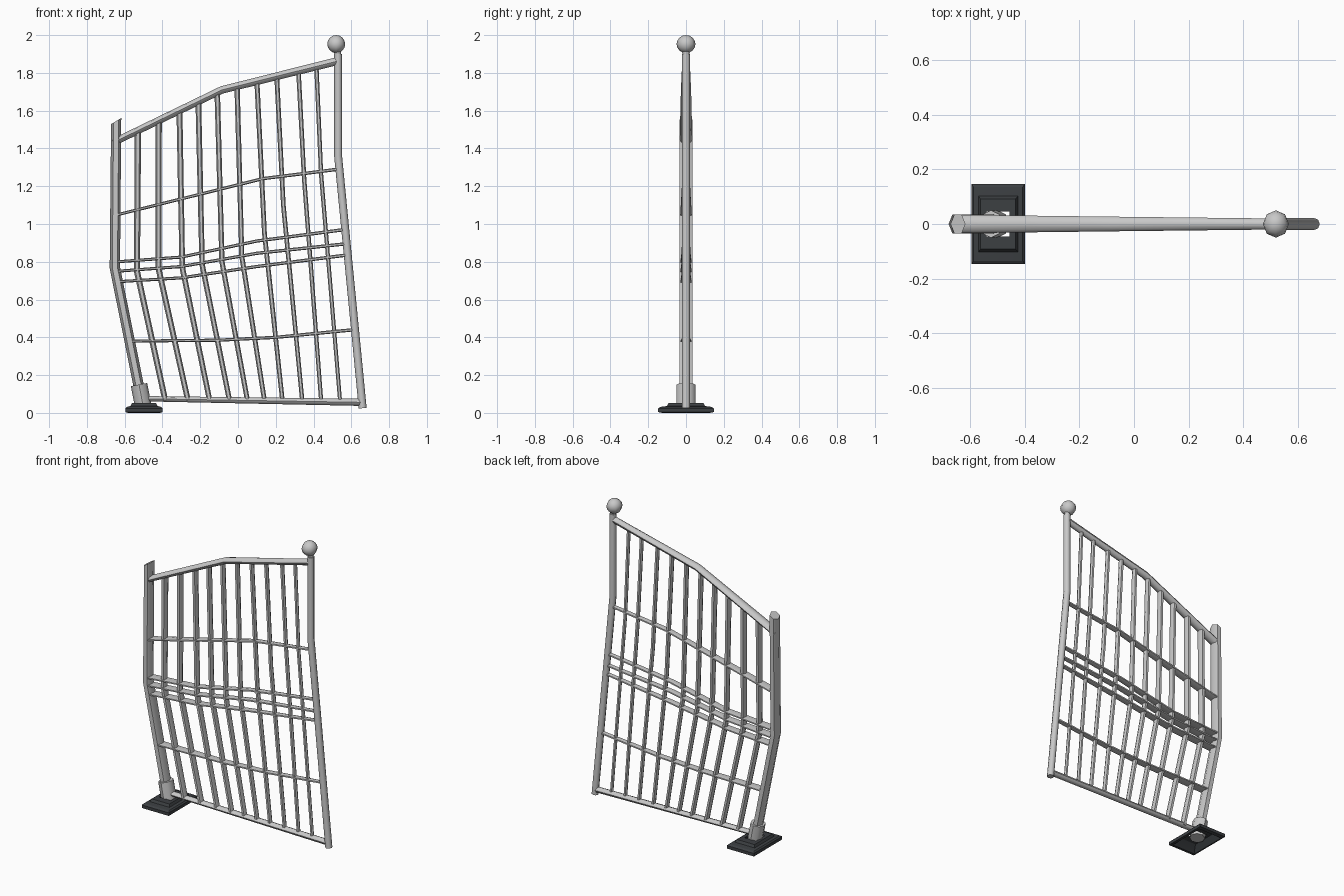
import bpy, bmesh, math
from mathutils import Vector

if "Cube" in bpy.data.objects:
    bpy.data.objects.remove(bpy.data.objects["Cube"])


def material(name, rgb):
    m = bpy.data.materials.new(name)
    m.diffuse_color = (*rgb, 1)
    m.use_nodes = True
    m.node_tree.nodes["Principled BSDF"].inputs["Base Color"].default_value = m.diffuse_color
    return m


GREY = material("light_grey_metal", (0.58, 0.58, 0.58))
DARK = material("dark_slate", (0.045, 0.05, 0.055))


def finish(name, bm, mat, angle=50):
    bmesh.ops.recalc_face_normals(bm, faces=bm.faces[:])
    me = bpy.data.meshes.new(name)
    bm.to_mesh(me)
    bm.free()
    me.materials.append(mat)
    me.shade_smooth()
    me.set_sharp_from_angle(angle=math.radians(angle))
    ob = bpy.data.objects.new(name, me)
    bpy.context.collection.objects.link(ob)
    return ob


def tube(name, pts, r0, r1, sides=8, slope=0.0):
    """Bent bar in the xz plane; r0, r1 = (in-plane, y) radii at the two ends."""
    bm = bmesh.new()
    P = [Vector((x, 0, z)) for x, z in pts]
    total = sum((b - a).length for a, b in zip(P, P[1:]))
    run, rings = 0, []
    for i, p in enumerate(P):
        if i:
            run += (p - P[i - 1]).length
        d_in = (p - P[i - 1]).normalized() if i else (P[1] - p).normalized()
        d_out = (P[i + 1] - p).normalized() if i < len(P) - 1 else d_in
        t = (d_in + d_out).normalized()
        n = Vector((t.z, 0, -t.x))
        k = run / total
        ra = r0[0] + (r1[0] - r0[0]) * k
        rb = r0[1] + (r1[1] - r0[1]) * k
        ring = []
        for j in range(sides):
            a = 2 * math.pi * j / sides
            co = p + n * (ra * math.cos(a)) + Vector((0, rb * math.sin(a), 0))
            if i == len(P) - 1:
                co.z += slope * (co.x - p.x)
            ring.append(bm.verts.new(co))
        rings.append(ring)
    for a, b in zip(rings, rings[1:]):
        for j in range(sides):
            k = (j + 1) % sides
            bm.faces.new((a[j], a[k], b[k], b[j]))
    bm.faces.new(rings[0])
    bm.faces.new(rings[-1])
    return finish(name, bm, GREY)


# Posts
tube("left_post", [(-0.505, 0.04), (-0.652, 0.77), (-0.645, 1.545)],
     (0.028, 0.04), (0.027, 0.04), 6, 0.6)
tube("right_post", [(0.66, 0.025), (0.53, 1.36), (0.53, 1.9)],
     (0.021, 0.022), (0.021, 0.022))

# Ball finial with short neck
tube("finial_neck", [(0.53, 1.88), (0.525, 1.93)], (0.014, 0.014), (0.022, 0.022))
bm = bmesh.new()
bmesh.ops.create_uvsphere(bm, u_segments=8, v_segments=8, radius=0.05)
for v in bm.verts:
    v.co = Vector((v.co.x * 0.95 + 0.52, v.co.y, v.co.z * 0.95 + 1.9525))
finish("ball_finial", bm, GREY, 60)

# Top and bottom rails
TOP = [(-0.66, 1.432), (-0.085, 1.71), (0.525, 1.862)]
tube("top_rail", TOP, (0.019, 0.034), (0.021, 0.02))
tube("bottom_rail", [(-0.49, 0.075), (0.65, 0.056)], (0.014, 0.022), (0.019, 0.019))


def rail_z(x):
    for (x0, z0), (x1, z1) in zip(TOP, TOP[1:]):
        if x <= x1:
            return z0 + (z1 - z0) * (x - x0) / (x1 - x0)


# Upright bars: top x, bend x, bend z, bottom x
BARS = [(-.53, -.535, .75, -.385), (-.42, -.42, .76, -.265), (-.31, -.295, .77, -.15),
        (-.21, -.19, .785, -.045), (-.11, -.085, .80, .05), (-.005, .02, .83, .14),
        (.10, .14, .95, .235), (.205, .24, 1.10, .34), (.32, .35, 1.24, .44),
        (.415, .44, 1.26, .54)]
for i, (xt, xm, zm, xb) in enumerate(BARS):
    r = 0.017 - 0.0006 * i
    ry = 0.026 - 0.0014 * i
    tube(f"upright_bar_{i + 1}", [(xb, 0.066), (xm, zm), (xt, rail_z(xt))],
         (r * 0.9, ry * 0.9), (r, ry), 6)

# Thin cross rails, deeper at the left end
CROSS = [[(-.635, 1.05), (.13, 1.24), (.53, 1.29)],
         [(-.64, .80), (-.3, .825), (.1, .91), (.56, .97)],
         [(-.64, .75), (-.3, .775), (.1, .845), (.57, .895)],
         [(-.63, .695), (-.3, .715), (.1, .775), (.57, .835)],
         [(-.57, .38), (-.1, .385), (.2, .40), (.61, .44)]]
for i, pts in enumerate(CROSS):
    tube(f"cross_rail_{i + 1}", pts, (0.008, 0.035), (0.009, 0.016), 6)

# Collar around the foot of the left post
tube("post_collar", [(-0.500, 0.025), (-0.524, 0.15)], (0.044, 0.05), (0.044, 0.05), 8)

# Stepped foot plate: rectangular loops, hollow underneath, hole in the middle
bm = bmesh.new()
LOOPS = [(0.085, 0.125, 0.0), (0.098, 0.147, 0.004), (0.098, 0.147, 0.024),
         (0.09, 0.135, 0.032), (0.072, 0.102, 0.036), (0.064, 0.092, 0.052),
         (0.042, 0.045, 0.052), (0.042, 0.045, 0.04), (0.055, 0.08, 0.036),
         (0.07, 0.105, 0.018)]
rings = [[bm.verts.new((-0.498 + sx * a, sy * b, z))
          for sx, sy in ((-1, -1), (1, -1), (1, 1), (-1, 1))] for a, b, z in LOOPS]
for a, b in zip(rings, rings[1:] + rings[:1]):
    for j in range(4):
        k = (j + 1) % 4
        bm.faces.new((a[j], a[k], b[k], b[j]))
finish("foot_plate", bm, DARK, 20)
